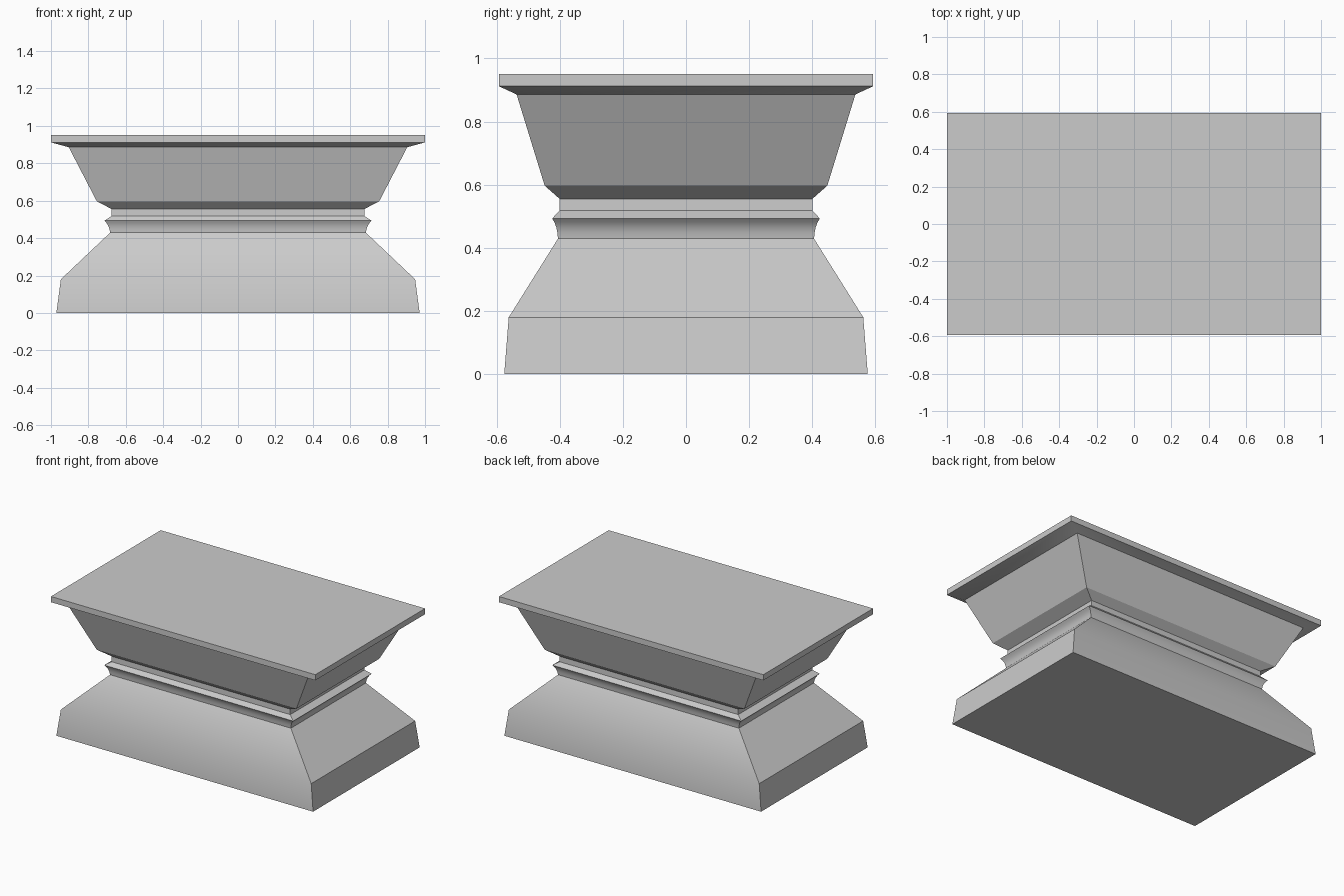
import bpy, bmesh, math

if "Cube" in bpy.data.objects:
    bpy.data.objects.remove(bpy.data.objects["Cube"])

DEPTH = 0.593  # y half-size relative to x half-size


def loft(name, profile, cap_bottom=False, cap_top=False):
    """Stack rectangular rings given as (x half-width, z) and skin them."""
    bm = bmesh.new()
    rings = [[bm.verts.new((sx * w, sy * w * DEPTH, z))
              for sx, sy in ((-1, -1), (1, -1), (1, 1), (-1, 1))]
             for w, z in profile]
    for a, b in zip(rings, rings[1:]):
        for i in range(4):
            j = (i + 1) % 4
            bm.faces.new((a[i], a[j], b[j], b[i]))
    if cap_bottom:
        bm.faces.new(rings[0][::-1])
    if cap_top:
        bm.faces.new(rings[-1])
    mesh = bpy.data.meshes.new(name)
    bm.to_mesh(mesh)
    bm.free()
    obj = bpy.data.objects.new(name, mesh)
    bpy.context.collection.objects.link(obj)
    bpy.ops.object.select_all(action='DESELECT')
    obj.select_set(True)
    bpy.context.view_layer.objects.active = obj
    bpy.ops.object.shade_smooth_by_angle(angle=math.radians(30))
    return obj


# Sloping foot
loft("plinth_base", [(0.971, 0), (0.947, 0.18), (0.684, 0.429)], cap_bottom=True)

# Concave moulding with a sharp lip
loft("cove_moulding", [(0.684, 0.429), (0.687, 0.448), (0.693, 0.465),
                       (0.703, 0.481), (0.715, 0.493), (0.676, 0.518)])

# Straight neck
loft("neck", [(0.676, 0.518), (0.675, 0.555)])

# Flaring upper body
loft("upper_body", [(0.675, 0.555), (0.755, 0.597), (0.905, 0.886)])

# Overhanging top slab
loft("top_slab", [(0.905, 0.886), (1.0, 0.912), (1.0, 0.951)], cap_top=True)
